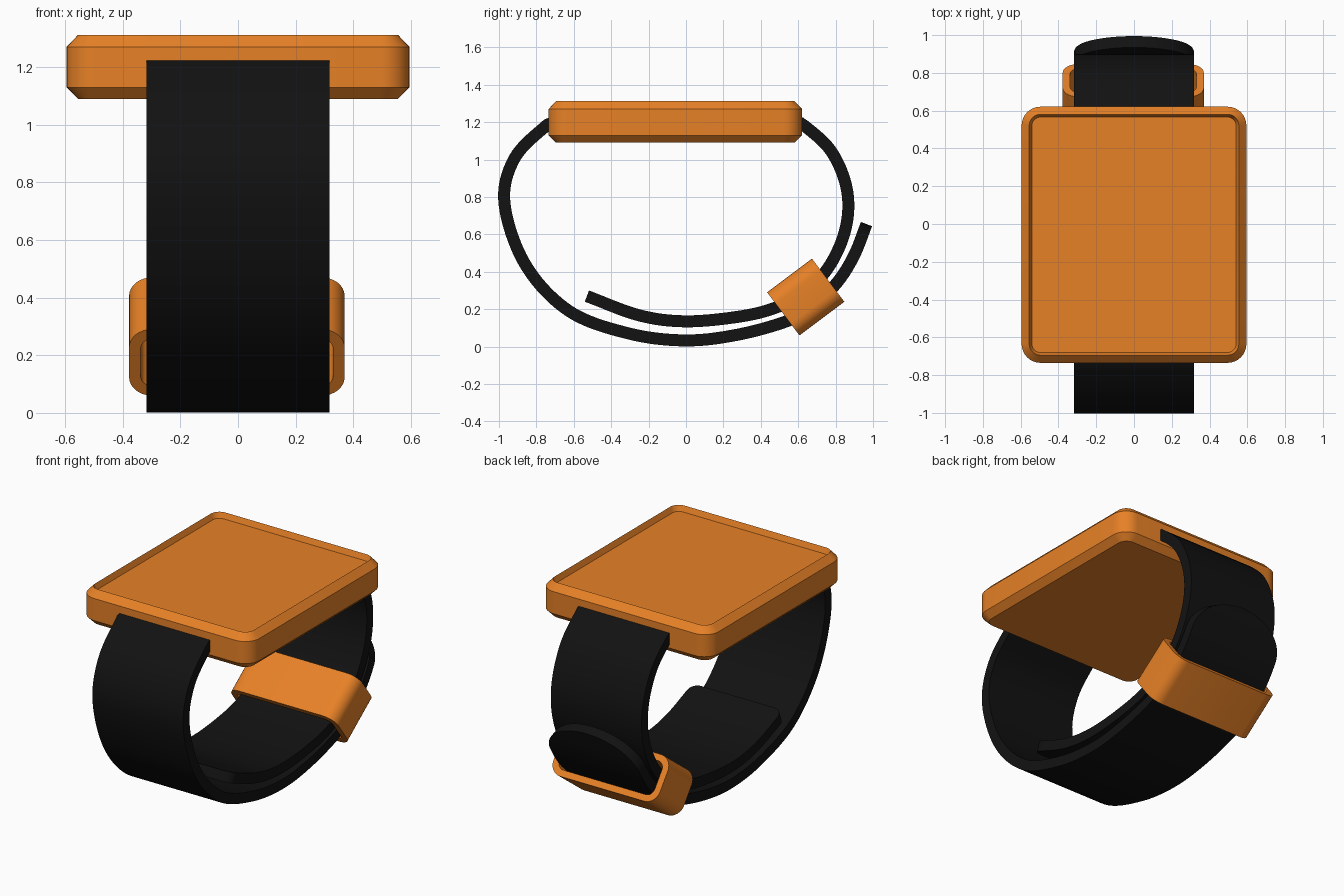
import bpy, bmesh, math
from mathutils import Vector

if "Cube" in bpy.data.objects:
    bpy.data.objects.remove(bpy.data.objects["Cube"])


def material(name, rgb):
    m = bpy.data.materials.new(name)
    m.diffuse_color = (*rgb, 1)
    m.use_nodes = True
    m.node_tree.nodes["Principled BSDF"].inputs["Base Color"].default_value = m.diffuse_color
    return m


ORANGE = material("orange", (0.8, 0.22, 0.02))
BLACK = material("black", (0.006, 0.006, 0.006))


def finish(name, bm, mat):
    bmesh.ops.recalc_face_normals(bm, faces=bm.faces[:])
    me = bpy.data.meshes.new(name)
    bm.to_mesh(me)
    bm.free()
    ob = bpy.data.objects.new(name, me)
    bpy.context.collection.objects.link(ob)
    me.materials.append(mat)
    bpy.ops.object.select_all(action='DESELECT')
    ob.select_set(True)
    bpy.context.view_layer.objects.active = ob
    bpy.ops.object.shade_smooth_by_angle(angle=math.radians(30))
    return ob


def rounded_rect(hx, hy, r, z, n=8):
    pts = []
    for k, (sx, sy) in enumerate([(1, 1), (-1, 1), (-1, -1), (1, -1)]):
        for i in range(n + 1):
            a = math.pi / 2 * (k + i / n)
            pts.append((sx * (hx - r) + r * math.cos(a), sy * (hy - r) + r * math.sin(a), z))
    return pts


def loft(name, loops, mat, cyclic=False):
    bm = bmesh.new()
    rings = [[bm.verts.new(p) for p in lp] for lp in loops]
    pairs = list(zip(rings, rings[1:]))
    if cyclic:
        pairs.append((rings[-1], rings[0]))
    else:
        bm.faces.new(rings[0])
        bm.faces.new(rings[-1])
    for a, b in pairs:
        n = len(a)
        for i in range(n):
            j = (i + 1) % n
            bm.faces.new((a[i], a[j], b[j], b[i]))
    return finish(name, bm, mat)


def smooth_path(pts, steps=12):
    # Catmull-Rom curve through (y, z) points
    p = [Vector(q) for q in pts]
    p = [2 * p[0] - p[1]] + p + [2 * p[-1] - p[-2]]
    out = []
    for i in range(1, len(p) - 2):
        a, b, c, d = p[i - 1:i + 3]
        for k in range(steps):
            t = k / steps
            out.append(0.5 * (2 * b + (c - a) * t + (2 * a - 5 * b + 4 * c - d) * t * t
                              + (3 * b - a - 3 * c + d) * t ** 3))
    return out + [p[-2]]


def strap(name, pts, tip_r, tip_len, W=0.318, T=0.032):
    path = smooth_path(pts)
    dist = [0]
    for a, b in zip(path, path[1:]):
        dist.append(dist[-1] + (b - a).length)
    total = dist[-1]

    def at(s):
        i = 0
        while i < len(dist) - 2 and dist[i + 1] < s:
            i += 1
        t = (s - dist[i]) / (dist[i + 1] - dist[i])
        return path[i].lerp(path[i + 1], t)

    # even rows along the band, then rows narrowing around the rounded tip
    rows = [((total - tip_len) * i / 90, W) for i in range(90)]
    for k in range(17):
        th = math.pi / 2 * (1 - k / 16)
        w = W - tip_r + tip_r * math.sin(th)
        rows.append((total - tip_len * (1 - math.cos(th)), max(w, 0.01)))
    loops = []
    for s, w in rows:
        c = at(s)
        d = (at(min(s + 0.02, total)) - at(max(s - 0.02, 0))).normalized()
        n = Vector((-d.y, d.x)) * T
        o, q = c + n, c - n
        loops.append([(-w, *o), (w, *o), (w, *q), (-w, *q)])
    return loft(name, loops, BLACK)


# Watch case: chamfered rounded slab with a recessed screen
HX, HY, R = 0.595, 0.678, 0.1
profile = [(0.04, 1.09), (0, 1.13), (0, 1.27), (0.04, 1.312), (0.055, 1.277)]
case = loft("watch_case", [rounded_rect(HX - i, HY - i, R - i, z) for i, z in profile], ORANGE)
case.location.y = -0.057

# Front strap: runs under the wrist and ends outside the buckle
strap("outer_strap", [(-0.71, 1.2), (-0.745, 1.183), (-0.915, 1.01), (-0.971, 0.77), (-0.86, 0.44),
                      (-0.625, 0.19), (-0.305, 0.07), (0, 0.033), (0.283, 0.065), (0.55, 0.14),
                      (0.68, 0.218), (0.81, 0.345), (0.90, 0.49), (0.965, 0.655)], 0.318, 0.22)

# Back strap: passes through the buckle and lies inside
strap("inner_strap", [(0.59, 1.2), (0.63, 1.183), (0.765, 1.06), (0.845, 0.9), (0.868, 0.74),
                      (0.835, 0.57), (0.745, 0.4), (0.61, 0.277), (0.47, 0.205), (0.283, 0.16),
                      (0, 0.135), (-0.25, 0.167), (-0.53, 0.27)], 0.06, 0.06)

# Buckle: tilted rounded loop around both straps
OX, OY, WALL, H = 0.374, 0.144, 0.04, 0.15
outer = [rounded_rect(OX, OY, 0.08, z) for z in (-H, H)]
inner = [rounded_rect(OX - WALL, OY - WALL, 0.045, z) for z in (H, -H)]
buckle = loft("buckle_loop", outer + inner, ORANGE, cyclic=True)
buckle.rotation_euler.x = -math.atan2(0.8, 0.6)
buckle.location = (-0.004, 0.64, 0.265)
